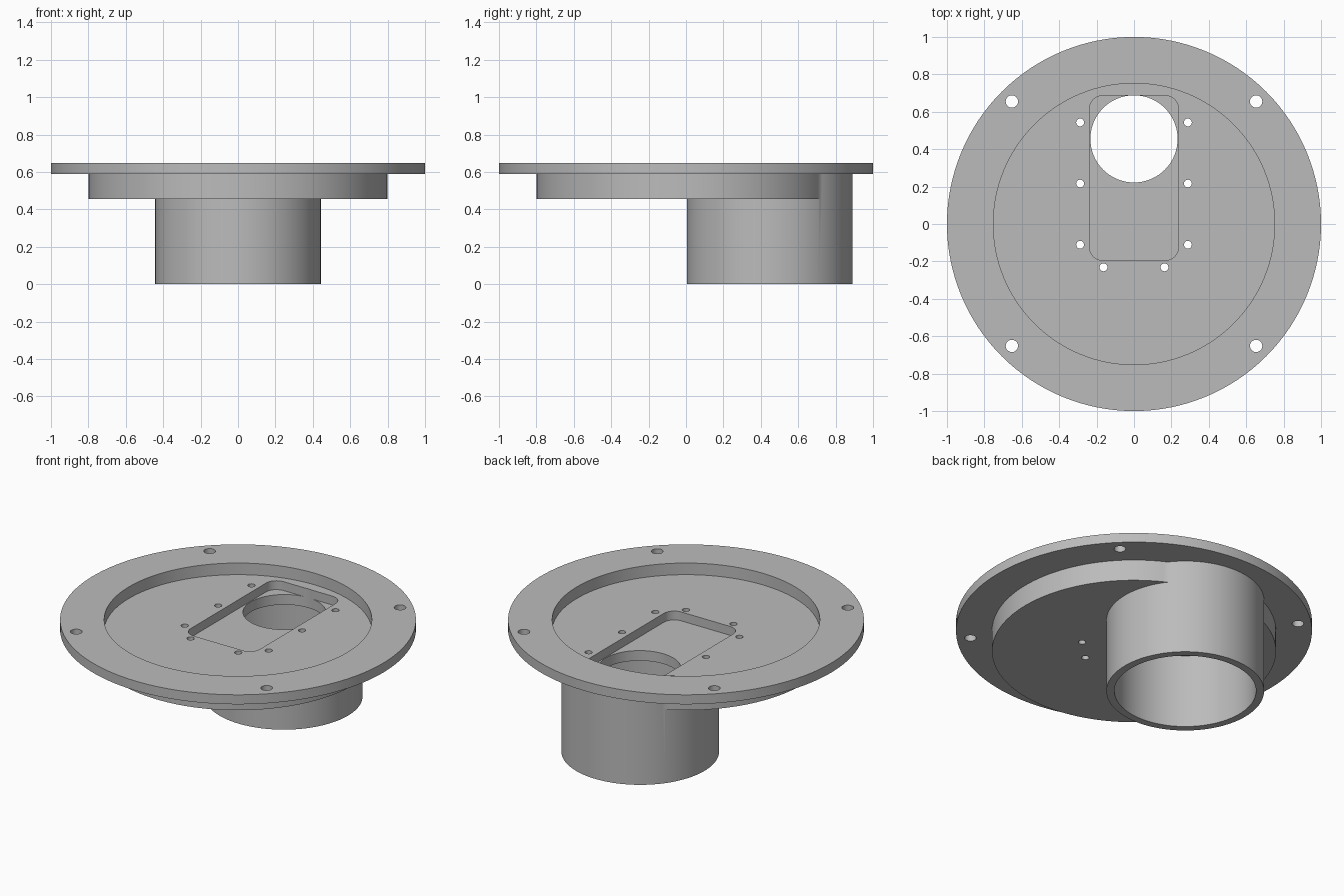
import bpy
import bmesh
from math import radians, cos, sin, pi

cube = bpy.data.objects.get("Cube")
if cube:
    bpy.data.objects.remove(cube, do_unlink=True)

grey = bpy.data.materials.new("plain grey")
grey.use_nodes = True
colour = (0.5, 0.5, 0.5, 1)
grey.diffuse_color = colour
grey.node_tree.nodes["Principled BSDF"].inputs["Base Color"].default_value = colour

TOP, FLANGE, BODY = 0.647, 0.588, 0.457   # flange top, flange underside, body underside
FLOOR, POCKET = 0.575, 0.52               # recess floor, pocket floor
ABOVE = 0.8                               # cutters reach past the top


def prism(name, outline, z0, z1):
    """Extrude a closed outline from z0 to z1."""
    bm = bmesh.new()
    face = bm.faces.new([bm.verts.new((x, y, z0)) for x, y in outline])
    grown = bmesh.ops.extrude_face_region(bm, geom=[face])["geom"]
    bmesh.ops.translate(bm, vec=(0, 0, z1 - z0),
                        verts=[g for g in grown if isinstance(g, bmesh.types.BMVert)])
    bmesh.ops.recalc_face_normals(bm, faces=bm.faces)
    mesh = bpy.data.meshes.new(name)
    bm.to_mesh(mesh)
    bm.free()
    mesh.materials.append(grey)
    ob = bpy.data.objects.new(name, mesh)
    bpy.context.collection.objects.link(ob)
    return ob


def disc(name, r, z0, z1, x=0, y=0, n=128):
    ring = [(x + r * cos(2 * pi * i / n), y + r * sin(2 * pi * i / n)) for i in range(n)]
    return prism(name, ring, z0, z1)


def rounded_box(name, x, y0, y1, r, z0, z1, n=8):
    corners = [(x - r, y1 - r), (r - x, y1 - r), (r - x, y0 + r), (x - r, y0 + r)]
    outline = [(cx + r * cos(pi / 2 * (k + i / n)), cy + r * sin(pi / 2 * (k + i / n)))
               for k, (cx, cy) in enumerate(corners) for i in range(n + 1)]
    return prism(name, outline, z0, z1)


def combine(target, tool, operation):
    """Apply a boolean and remove the tool."""
    mod = target.modifiers.new(operation, "BOOLEAN")
    mod.operation, mod.solver, mod.object = operation, "EXACT", tool
    bpy.context.view_layer.objects.active = target
    bpy.ops.object.modifier_apply(modifier=mod.name)
    bpy.data.objects.remove(tool, do_unlink=True)


# Solid parts: bolting flange, shallow body and offset tube
part = disc("flanged_housing", 1.0, FLANGE, TOP)
combine(part, disc("body", 0.798, BODY, 0.63), "UNION")
combine(part, disc("tube", 0.443, 0, 0.61, y=0.448), "UNION")

# Recess, pocket, tube bore and round opening
cutters = [
    disc("recess", 0.752, FLOOR, ABOVE),
    rounded_box("pocket", 0.238, -0.194, 0.686, 0.07, POCKET, ABOVE),
    disc("bore", 0.398, -0.1, BODY, y=0.448),
    disc("opening", 0.233, 0.4, ABOVE, y=0.455),
]

# Screw holes, mirrored left and right
for side in (-1, 1):
    for y in (-0.652, 0.655):
        cutters.append(disc("bolt_hole", 0.033, 0.5, ABOVE, side * 0.653, y, 32))
    for x, y in ((0.288, 0.543), (0.288, 0.216), (0.288, -0.111), (0.163, -0.232)):
        cutters.append(disc("screw_hole", 0.021, 0.4, ABOVE, side * x, y, 24))

for cutter in cutters:
    combine(part, cutter, "DIFFERENCE")

bpy.ops.object.select_all(action="DESELECT")
part.select_set(True)
bpy.context.view_layer.objects.active = part
bpy.ops.object.shade_smooth_by_angle(angle=radians(30))
